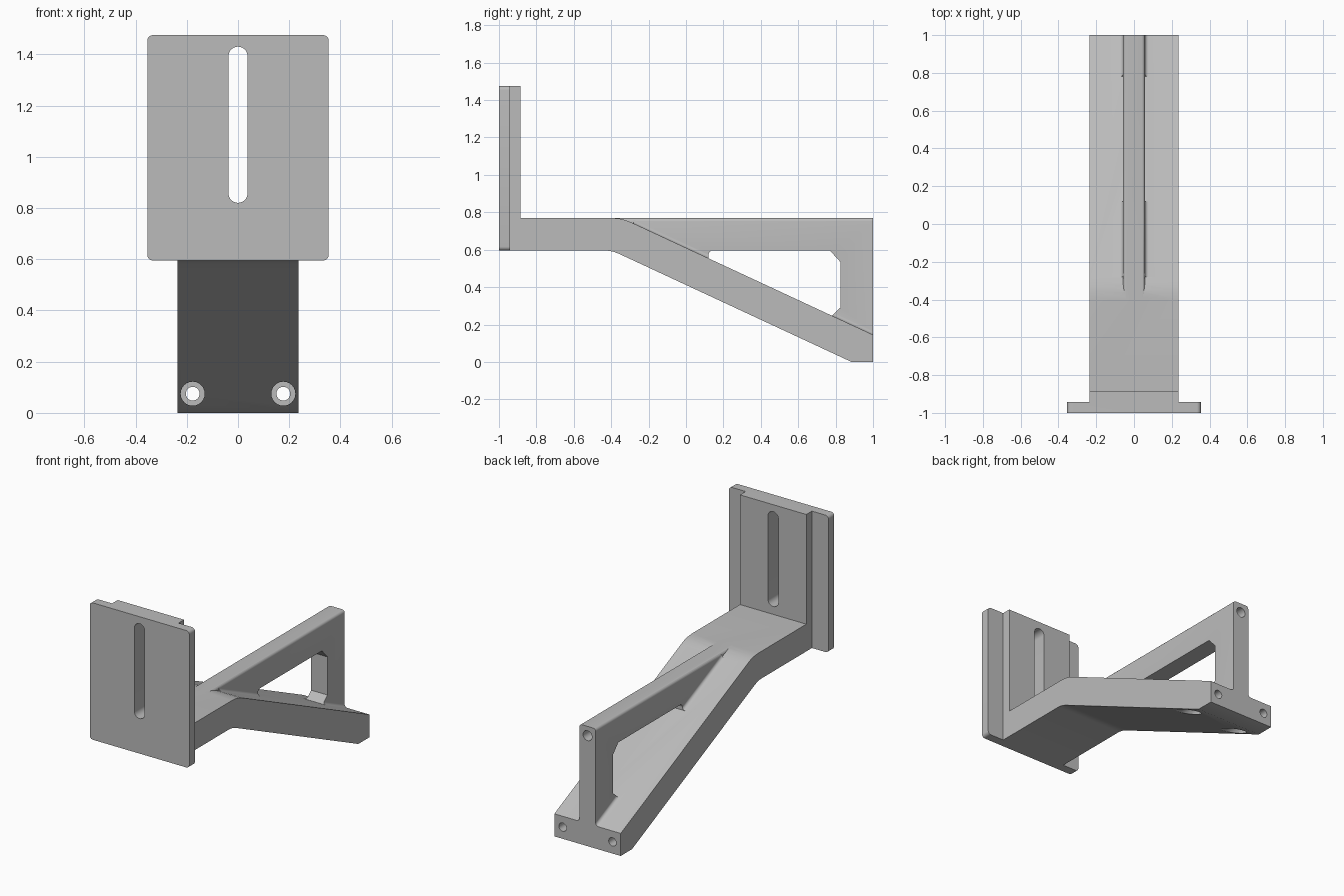
import bpy, bmesh
from math import sin, cos, pi, radians
from mathutils import Vector

cube = bpy.data.objects.get("Cube")
if cube:
    bpy.data.objects.remove(cube, do_unlink=True)

grey = bpy.data.materials.new("light grey")
grey.use_nodes = True
COLOUR = (0.5, 0.5, 0.5, 1)
grey.diffuse_color = COLOUR
grey.node_tree.nodes["Principled BSDF"].inputs["Base Color"].default_value = COLOUR

# Main dimensions
HALF = 0.236           # half width of the arm
WEB = 0.058            # half thickness of the web
TOP, UNDER = 0.77, 0.595
SLOPE = -0.465
FILLET = 0.02


def ramp(y):
    """Height of the sloping upper surface of the arm."""
    return 0.145 + SLOPE * (y - 1)


def prism(name, points, sweep):
    """Sweep a closed outline of 3D points along a vector."""
    bm = bmesh.new()
    face = bm.faces.new([bm.verts.new(p) for p in points])
    swept = bmesh.ops.extrude_face_region(bm, geom=[face])["geom"]
    verts = [v for v in swept if isinstance(v, bmesh.types.BMVert)]
    bmesh.ops.translate(bm, verts=verts, vec=Vector(sweep))
    bmesh.ops.recalc_face_normals(bm, faces=bm.faces)
    mesh = bpy.data.meshes.new(name)
    bm.to_mesh(mesh)
    bm.free()
    ob = bpy.data.objects.new(name, mesh)
    bpy.context.collection.objects.link(ob)
    mesh.materials.append(grey)
    return ob


def side_profile(name, yz, half):
    return prism(name, [(-half, y, z) for y, z in yz], (2 * half, 0, 0))


def front_profile(name, xz, y0, y1):
    return prism(name, [(x, y0, z) for x, z in xz], (0, y1 - y0, 0))


def arc(cx, cz, r, start, end, n):
    return [(cx + r * cos(radians(start + (end - start) * i / n)),
             cz + r * sin(radians(start + (end - start) * i / n))) for i in range(n + 1)]


def combine(ob, other, operation):
    """Apply a boolean and remove the second object."""
    mod = ob.modifiers.new("join", 'BOOLEAN')
    mod.object, mod.operation, mod.solver = other, operation, 'EXACT'
    graph = bpy.context.evaluated_depsgraph_get()
    mesh = bpy.data.meshes.new_from_object(ob.evaluated_get(graph))
    ob.modifiers.clear()
    ob.data = mesh
    bpy.data.objects.remove(other, do_unlink=True)


def drill(ob, x, z, r, y0, y1):
    combine(ob, front_profile("drill", arc(x, z, r, 0, 345, 23), y0, y1), 'DIFFERENCE')


# Mounting plate with rounded corners
w, r = 0.354, 0.022
low, high = UNDER, 1.475
outline = []
for cx, cz, a in ((w - r, high - r, 0), (r - w, high - r, 90),
                  (r - w, low + r, 180), (w - r, low + r, 270)):
    outline += arc(cx, cz, r, a, a + 90, 6)
bracket = front_profile("slotted_bracket", outline, -1, -0.942)

# Raised pad behind the plate
pad = [(-HALF, low), (HALF, low), (HALF, high), (-HALF, high)]
combine(bracket, front_profile("pad", pad, -0.96, -0.885), 'UNION')

# Long slot through plate and pad
s = 0.037
slot = arc(0, 1.43 - s, s, 0, 180, 14) + arc(0, 0.82 + s, s, 180, 360, 14)
combine(bracket, front_profile("slot", slot, -1.1, -0.8), 'DIFFERENCE')

# Cranked arm with softened bends
arm = side_profile("arm", [
    (-0.96, UNDER), (-0.42, UNDER), (-0.39, 0.590), (-0.36, 0.579), (-0.33, 0.565),
    (0.885, 0), (1, 0), (1, ramp(1)),
    (-0.29, ramp(-0.29)), (-0.32, 0.757), (-0.355, 0.766), (-0.40, TOP), (-0.96, TOP)], HALF)

# Upright web with rounded top edges
web = side_profile("web", [(-0.40, TOP), (1, TOP), (1, 0.08), (-0.40, 0.70)], WEB)
bm = bmesh.new()
bm.from_mesh(web.data)
rims = [e for e in bm.edges if all(v.co.z > TOP - 0.001 for v in e.verts)
        and abs(e.verts[0].co.x - e.verts[1].co.x) < 0.001]
bmesh.ops.bevel(bm, geom=rims, offset=0.018, segments=5, profile=0.5, affect='EDGES')
bm.to_mesh(web.data)
bm.free()

# Fillet where the web meets the slope
curve = [(WEB + FILLET * (1 - sin(i * pi / 12)), FILLET * (1 - cos(i * pi / 12))) for i in range(7)]
right = [(WEB + FILLET, -0.03)] + curve
section = right + [(-x, h) for x, h in reversed(right)]
y0 = -0.28
fillet = prism("fillet", [(x, y0, ramp(y0) + h) for x, h in section],
               (0, 1 - y0, SLOPE * (1 - y0)))
combine(web, fillet, 'UNION')

# Window through the web, with chamfered far corners
window = [(0.135, UNDER), (0.77, UNDER), (0.825, 0.535), (0.825, 0.29),
          (0.78, ramp(0.78)), (0.78, ramp(0.78) - 0.02), (0.12, ramp(0.12) - 0.02),
          (0.12, 0.575), (0.125, 0.588)]
combine(web, side_profile("window", window, 0.3), 'DIFFERENCE')
combine(arm, web, 'UNION')

# Counterbored holes in the foot
for x in (-0.177, 0.177):
    drill(arm, x, 0.075, 0.027, 0.5, 1.1)
    drill(arm, x, 0.075, 0.047, 0.5, 0.88)

# Blind hole in the end of the web
drill(arm, 0, 0.71, 0.032, 0.75, 1.1)

combine(bracket, arm, 'UNION')

# Smooth the rounded surfaces, keep edges crisp
bpy.ops.object.select_all(action='DESELECT')
bracket.select_set(True)
bpy.context.view_layer.objects.active = bracket
bpy.ops.object.shade_smooth_by_angle(angle=radians(25))
